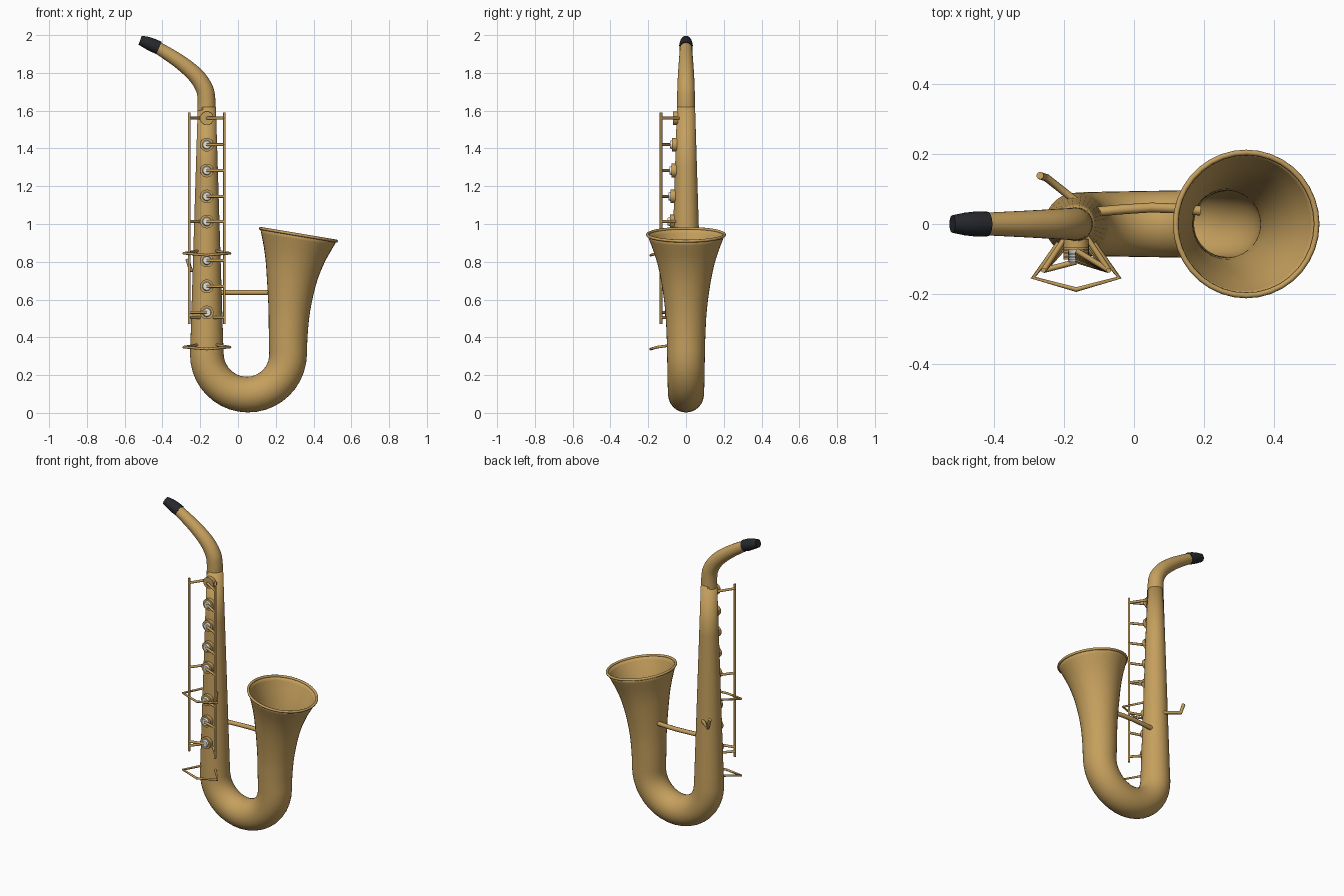
import bpy, bmesh, math
from mathutils import Vector, Matrix

if "Cube" in bpy.data.objects:
    bpy.data.objects.remove(bpy.data.objects["Cube"])


def material(name, rgb):
    m = bpy.data.materials.new(name)
    m.diffuse_color = (*rgb, 1)
    m.use_nodes = True
    m.node_tree.nodes["Principled BSDF"].inputs["Base Color"].default_value = m.diffuse_color
    return m


BRASS = material("brass", (0.56, 0.35, 0.11))
BLACK = material("ebonite", (0.02, 0.021, 0.026))
PEARL = material("pearl", (0.8, 0.78, 0.74))


def finish(obj, mat, angle=40):
    obj.data.materials.append(mat)
    bpy.ops.object.select_all(action='DESELECT')
    obj.select_set(True)
    bpy.context.view_layer.objects.active = obj
    bpy.ops.object.shade_smooth_by_angle(angle=math.radians(angle))


def smooth_path(pts, steps=5):
    """Catmull-Rom through (x, z, radius) points."""
    v = [Vector(p) for p in pts]
    v = [2 * v[0] - v[1]] + v + [2 * v[-1] - v[-2]]
    out = []
    for i in range(1, len(v) - 2):
        a, b, c, d = v[i - 1:i + 3]
        for s in range(steps):
            t = s / steps
            out.append(0.5 * (2 * b + (c - a) * t + (2 * a - 5 * b + 4 * c - d) * t * t
                              + (3 * b - a - 3 * c + d) * t ** 3))
    return out + [v[-2]]


def sweep(name, path, mat, caps=False, sides=36, wall=0):
    """Round tube of changing radius along a path in the xz plane."""
    bm = bmesh.new()
    rings = []
    for i, p in enumerate(path):
        a, b = path[max(i - 1, 0)], path[min(i + 1, len(path) - 1)]
        t = Vector((b[0] - a[0], 0, b[1] - a[1])).normalized()
        n = Vector((t.z, 0, -t.x))
        ring = []
        for k in range(sides):
            w = 2 * math.pi * k / sides
            ring.append(bm.verts.new(Vector((p[0], 0, p[1])) + p[2] *
                                     (n * math.cos(w) + Vector((0, 1, 0)) * math.sin(w))))
        rings.append(ring)
    for r, q in zip(rings, rings[1:]):
        for k in range(sides):
            j = (k + 1) % sides
            bm.faces.new((r[k], r[j], q[j], q[k]))
    if caps:
        bm.faces.new(rings[0][::-1])
        bm.faces.new(rings[-1])
    mesh = bpy.data.meshes.new(name)
    bm.to_mesh(mesh)
    bm.free()
    obj = bpy.data.objects.new(name, mesh)
    bpy.context.collection.objects.link(obj)
    if wall:
        s = obj.modifiers.new("wall", 'SOLIDIFY')
        s.thickness = wall
        s.offset = -1
    finish(obj, mat)
    return obj


def rod(name, pts, r):
    """Thin round bar through the given points."""
    cu = bpy.data.curves.new(name, 'CURVE')
    cu.dimensions = '3D'
    cu.bevel_depth = r
    cu.bevel_resolution = 2
    cu.use_fill_caps = True
    sp = cu.splines.new('POLY')
    sp.points.add(len(pts) - 1)
    for p, co in zip(sp.points, pts):
        p.co = (*co, 1)
    cu.materials.append(BRASS)
    obj = bpy.data.objects.new(name, cu)
    bpy.context.collection.objects.link(obj)


def disc(name, loc, r1, r2, depth, mat):
    """Short cone facing -y, r1 at the back and r2 at the front."""
    bpy.ops.mesh.primitive_cone_add(vertices=24, radius1=r1, radius2=r2, depth=depth,
                                    location=loc, rotation=(math.pi / 2, 0, 0))
    o = bpy.context.object
    o.name = name
    finish(o, mat)


X = -0.165                       # axis of the main tube


def body_r(z):
    return 0.048 + (1.62 - z) * 0.031


# Main tube, bow and flared bell in one sweep
tube = [Vector((X, z, body_r(z))) for z in (1.62, 1.3, 0.95, 0.6, 0.4)]
bow = [Vector((0.05 - 0.215 * math.cos(a), 0.312 - 0.215 * math.sin(a), 0.089 + 0.011 * a / math.pi))
       for a in (math.pi * i / 20 for i in range(21))]
bell = smooth_path([(0.265, 0.312, 0.1), (0.266, 0.42, 0.103), (0.272, 0.55, 0.111),
                    (0.284, 0.7, 0.132), (0.3, 0.82, 0.16), (0.32, 0.943, 0.205)])
sweep("body_and_bell", tube + bow + bell[1:], BRASS, wall=0.006)

# Rolled bell rim
bpy.ops.mesh.primitive_torus_add(location=(0.32, 0, 0.943), rotation=(0, math.radians(9.5), 0),
                                 major_segments=36, minor_segments=8,
                                 major_radius=0.204, minor_radius=0.008)
bpy.context.object.name = "bell_rim"
finish(bpy.context.object, BRASS, 60)

# Neck and mouthpiece
neck = smooth_path([(X - 0.001, 1.6, 0.048), (-0.167, 1.66, 0.047), (-0.178, 1.717, 0.046),
                    (-0.223, 1.786, 0.043), (-0.31, 1.86, 0.038), (-0.43, 1.937, 0.032)])
sweep("neck", neck, BRASS, caps=True, sides=28)
sweep("mouthpiece", [(-0.418, 1.932, 0.035), (-0.45, 1.946, 0.036), (-0.485, 1.961, 0.032),
                     (-0.518, 1.973, 0.025)], BLACK, caps=True, sides=24)

# Key rods with posts, mirrored about the tube axis
for side, label in ((-1, "left"), (1, "right")):
    rx = X + side * 0.093
    rod(f"key_rod_{label}", [(rx, -0.132, 0.47), (rx, -0.132, 1.59)], 0.007)
    for z in (1.56, 1.013, 0.505):
        rod(f"rod_post_{label}", [(X + side * 0.03, -body_r(z) * 0.75, z), (rx, -0.132, z)], 0.008)

# Key cups with pearls and arms
for i, z in enumerate((1.56, 1.42, 1.283, 1.146, 1.013, 0.807, 0.67, 0.532)):
    y = -body_r(z)
    disc("key_cup", (X, y - 0.006, z), 0.036, 0.036, 0.026, BRASS)
    if i:
        disc("key_pearl", (X, y - 0.024, z), 0.024, 0.02, 0.012, PEARL)
    side = -1 if i == 7 else 1
    rod("key_arm", [(X, y - 0.026, z), (X + side * 0.093, -0.132, z)], 0.008)

# Key guards
for z in (0.845, 0.348):
    y0 = -body_r(z) * 0.75
    rod("key_guard", [(X - 0.05, y0, z + 0.012), (X - 0.123, -0.153, z), (X, -0.187, z - 0.01),
                      (X + 0.123, -0.153, z), (X + 0.05, y0, z + 0.012)], 0.007)

# Brace between tube and bell, and thumb hook at the back
rod("bell_brace", [(-0.11, 0.035, 0.637), (-0.03, 0.042, 0.637), (0.05, 0.047, 0.637),
                   (0.13, 0.044, 0.637), (0.19, 0.038, 0.637)], 0.014)
rod("thumb_hook", [(X, 0.065, 0.755), (-0.25, 0.132, 0.755), (-0.268, 0.138, 0.815)], 0.011)
